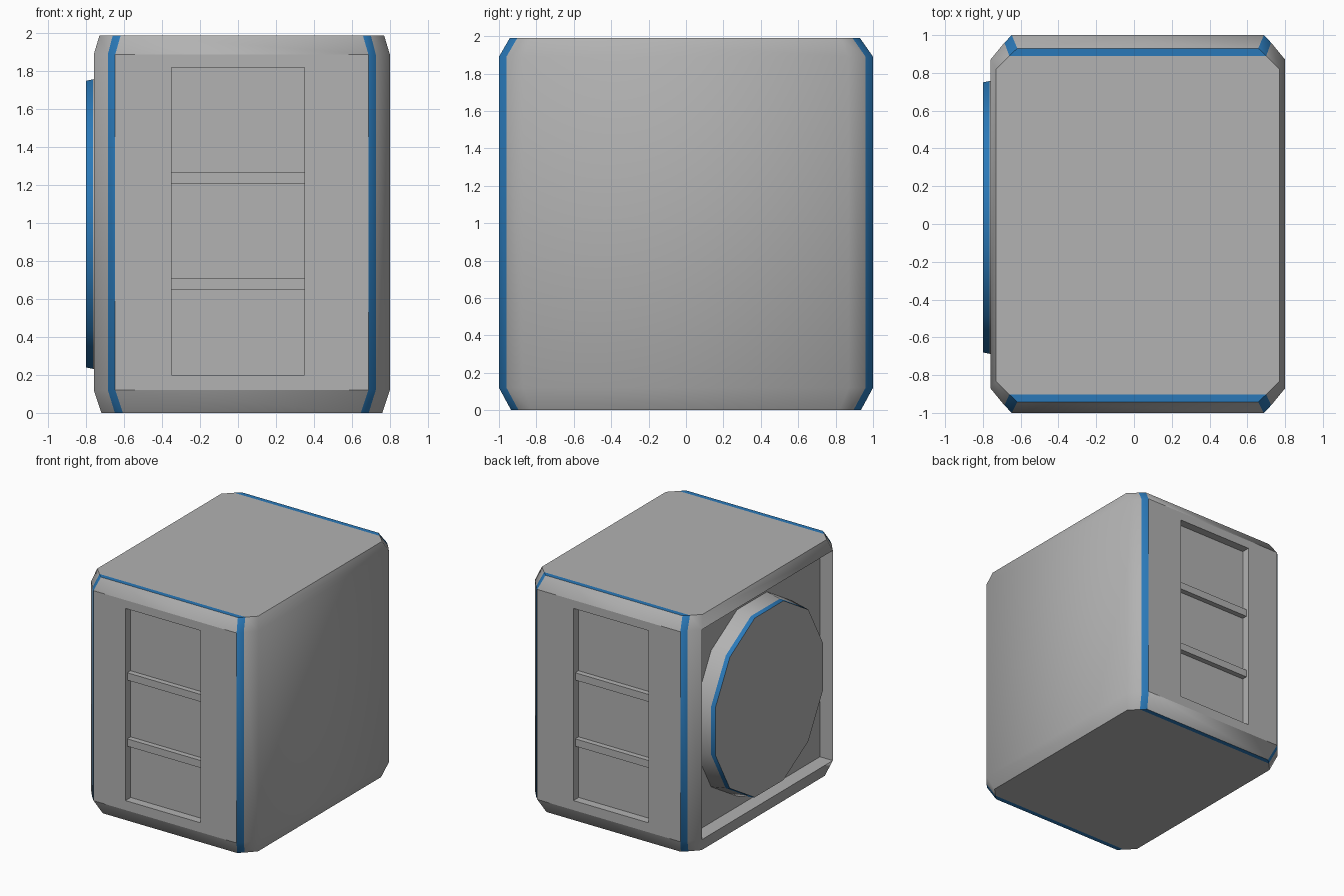
import bpy, bmesh
from math import cos, sin, pi, radians

if "Cube" in bpy.data.objects:
    bpy.data.objects.remove(bpy.data.objects["Cube"])

blue = bpy.data.materials.new("blue_trim")
blue.diffuse_color = (0.023, 0.19, 0.48, 1)
blue.use_nodes = True
blue.node_tree.nodes["Principled BSDF"].inputs["Base Color"].default_value = blue.diffuse_color
grey = bpy.data.materials.new("grey_shell")
grey.diffuse_color = (0.445, 0.445, 0.445, 1)
grey.use_nodes = True
grey.node_tree.nodes["Principled BSDF"].inputs["Base Color"].default_value = grey.diffuse_color


def finish(bm, name, angle=50):
    bmesh.ops.recalc_face_normals(bm, faces=bm.faces)
    me = bpy.data.meshes.new(name)
    bm.to_mesh(me)
    bm.free()
    me.materials.append(grey)
    me.materials.append(blue)
    ob = bpy.data.objects.new(name, me)
    bpy.context.collection.objects.link(ob)
    bpy.ops.object.select_all(action='DESELECT')
    ob.select_set(True)
    bpy.context.view_layer.objects.active = ob
    bpy.ops.object.shade_smooth_by_angle(angle=radians(angle))
    return ob


def push_in(bm, face, offset):
    """Sink a face to make a recess."""
    new = bmesh.ops.extrude_discrete_faces(bm, faces=[face])["faces"][0]
    bmesh.ops.translate(bm, verts=new.verts, vec=offset)


# Body: chamfered box lofted through four twelve-sided sections
CX = 0.02
MID = [(0.667, 1.0), (0.706, 0.96), (0.78, 0.87)]
TOP = [(0.638, 0.93), (0.68, 0.89), (0.75, 0.82)]
BOTTOM = [(0.627, 0.935), (0.669, 0.895), (0.74, 0.82)]


def section(bm, quarter, z, front_shift=0):
    pts = []
    for sx, sy in ((1, 1), (1, -1), (-1, -1), (-1, 1)):
        q = quarter if sx == sy else quarter[::-1]
        shift = front_shift if sy < 0 else 0
        pts += [(CX + sx * x, sy * (y + shift), z) for x, y in q]
    return [bm.verts.new(p) for p in pts]


bm = bmesh.new()
rings = [section(bm, *args) for args in
         ((BOTTOM, 0), (MID, 0.12), (MID, 1.89), (TOP, 1.99, 0.012))]
walls = {}
for level, (a, b) in enumerate(zip(rings, rings[1:])):
    for i in range(12):
        j = (i + 1) % 12
        f = bm.faces.new((a[i], a[j], b[j], b[i]))
        f.material_index = int(i in (0, 4, 6, 10))  # blue corner strips
        walls[level, i] = f

# Top and bottom plates with blue strips along front and back
for r in (rings[0], rings[3]):
    bm.faces.new([r[i] for i in (1, 2, 3, 4, 7, 8, 9, 10)])
    for ids in ((0, 1, 10, 11), (4, 5, 6, 7)):
        bm.faces.new([r[i] for i in ids]).material_index = 1
bmesh.ops.recalc_face_normals(bm, faces=bm.faces)

# Recessed side bay, and ladder recess in the front and back
push_in(bm, walls[1, 8], (0.12, 0, 0))
for i, sy in ((5, -1), (11, 1)):
    face = walls[1, i]
    bmesh.ops.inset_individual(bm, faces=[face], thickness=0.1)
    for v in face.verts:
        v.co.x = 0.35 if v.co.x > CX else -0.35
        v.co.z = 1.82 if v.co.z > 1 else 0.20
    push_in(bm, face, (0, -0.07 * sy, 0))
body = finish(bm, "body")

# Front and back panels stay flat
for p in body.data.polygons:
    if abs(p.normal.y) > 0.99:
        p.use_smooth = False

# Ladder rungs across both recesses
for side, sy in (("front", -1), ("back", 1)):
    for n, z in enumerate((0.68, 1.237)):
        bm = bmesh.new()
        bmesh.ops.create_cube(bm, size=1)
        bmesh.ops.scale(bm, verts=bm.verts, vec=(0.70, 0.05, 0.062))
        bmesh.ops.translate(bm, verts=bm.verts, vec=(0, 0.95 * sy, z))
        finish(bm, f"{side}_rung_{n + 1}", 30)

# Side hatch: twelve-sided tapered disc with a blue rim
bm = bmesh.new()
loops = []
for x, s in ((-0.64, 1.04), (-0.765, 1.01), (-0.80, 1.0)):
    loops.append([bm.verts.new((x, 0.035 + 0.74 * s * cos(t), 0.995 + 0.782 * s * sin(t)))
                  for t in (pi / 12 + k * pi / 6 for k in range(12))])
for level, (a, b) in enumerate(zip(loops, loops[1:])):
    for i in range(12):
        j = (i + 1) % 12
        bm.faces.new((a[i], a[j], b[j], b[i])).material_index = level
for loop in (loops[0], loops[-1]):
    bm.faces.new(loop)
finish(bm, "side_hatch", 40)
